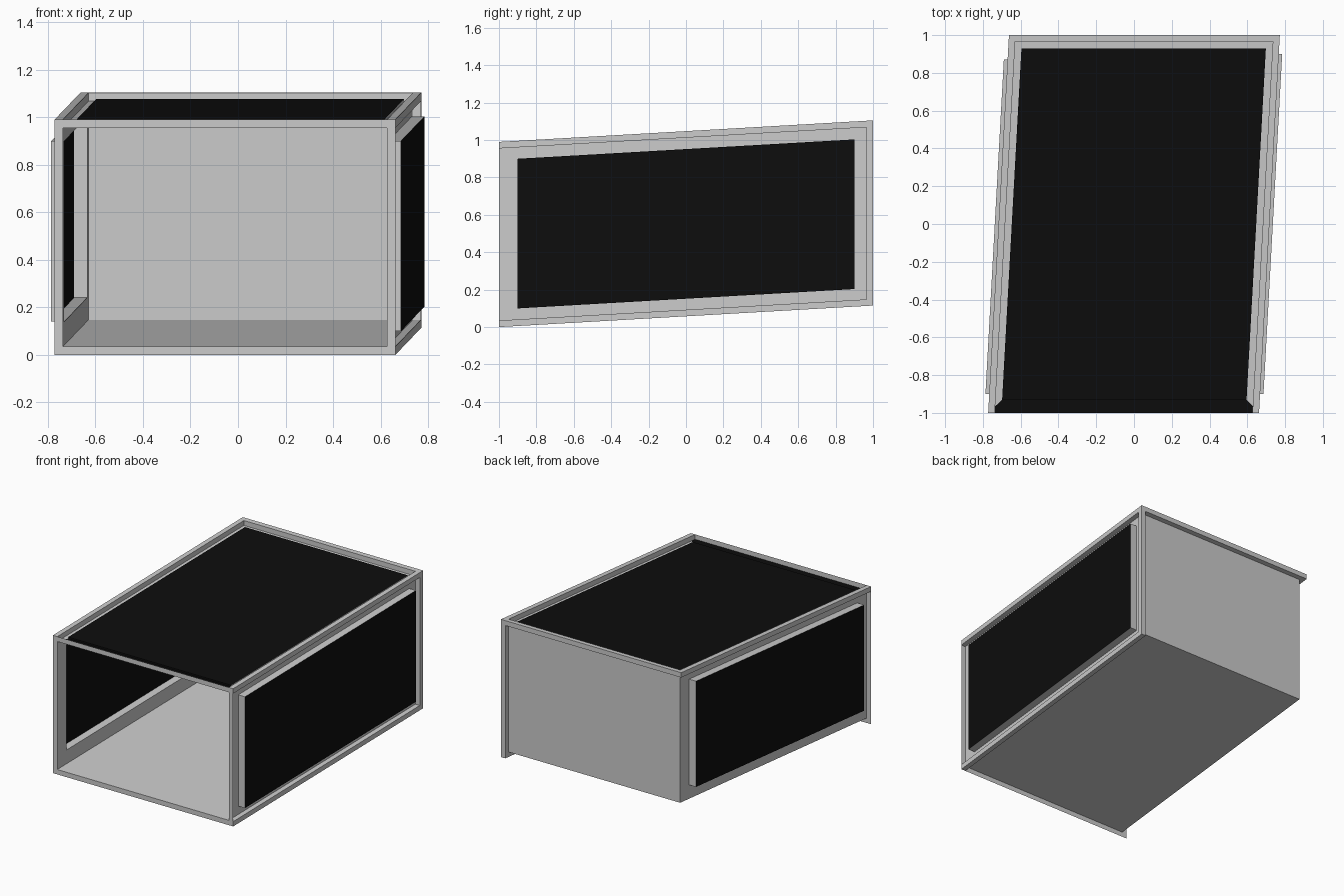
import bpy

if "Cube" in bpy.data.objects:
    bpy.data.objects.remove(bpy.data.objects["Cube"])

# slanted frame: the whole model leans sideways and upward towards the back
T = 0.035                 # edge strip width
HX, H = 0.717, 0.99       # half width and height of the outer frame
X, ZB, ZT, YB = HX - T, T, H - T, 1 - T   # inner shell limits

black = bpy.data.materials.new("black_panel")
black.diffuse_color = (0.004, 0.004, 0.004, 1)
black.use_nodes = True
black.node_tree.nodes["Principled BSDF"].inputs["Base Color"].default_value = black.diffuse_color


def slant(p):
    x, y, z = p
    return (x + 0.055 * y, y, z + 0.0575 * (y + 1))


def make(name, verts, faces, dark=()):
    me = bpy.data.meshes.new(name)
    me.from_pydata([slant(v) for v in verts], [], faces)
    ob = bpy.data.objects.new(name, me)
    bpy.context.collection.objects.link(ob)
    if dark:
        me.materials.append(None)
        me.materials.append(black)
        for i in dark:
            me.polygons[i].material_index = 1
    return ob


def box(name, x0, x1, y0, y1, z0, z1):
    v = [(x, y, z) for x in (x0, x1) for y in (y0, y1) for z in (z0, z1)]
    f = [(0, 1, 3, 2), (4, 6, 7, 5), (0, 4, 5, 1), (2, 3, 7, 6), (0, 2, 6, 4), (1, 5, 7, 3)]
    make(name, v, f)


def bulged_wall(name, outer, hole, place, base, cap, dark=(), flip=False):
    """Flat wall with a raised black panel; rectangles are (a0, a1, b0, b1)."""
    verts = []
    for (a0, a1, b0, b1), d in ((outer, base), (hole, base), (hole, cap)):
        verts += [place(a, b, d) for a, b in ((a0, b0), (a1, b0), (a1, b1), (a0, b1))]
    faces = [(k + i, k + (i + 1) % 4, k + 4 + (i + 1) % 4, k + 4 + i)
             for k in (0, 4) for i in range(4)] + [(8, 9, 10, 11)]
    if flip:
        faces = [f[::-1] for f in faces]
    make(name, verts, faces, (8, *dark))


# side walls with raised black panels
side = lambda y, z, x: (x, y, z)
bulged_wall("right_wall", (-1, YB, ZB, ZT), (-0.9, 0.9, 0.094, 0.894), side, X, 0.735)
bulged_wall("left_wall", (-1, YB, ZB, ZT), (-0.9, 0.87, 0.134, 0.894), side, -X, -0.737, flip=True)

# top wall, its front strips are black too
top = lambda x, y, z: (x, y, z)
bulged_wall("top_wall", (-X, X, -YB, YB), (-X + T, X - T, -0.93, 0.93), top, ZT, ZT + 0.012, dark=(0, 4))
make("top_front_strip", [(-X, -1, ZT), (X, -1, ZT), (X, -YB, ZT), (-X, -YB, ZT)], [(0, 1, 2, 3)], (0,))

# plain floor and back
make("floor", [(-X, -1, ZB), (X, -1, ZB), (X, YB, ZB), (-X, YB, ZB)], [(3, 2, 1, 0)])
make("back_wall", [(-X, YB, ZB), (X, YB, ZB), (X, YB, ZT), (-X, YB, ZT)], [(3, 2, 1, 0)])

# thin flange around the front opening
ring = [(-HX, -1, 0), (HX, -1, 0), (HX, -1, H), (-HX, -1, H),
        (-X, -1, ZB), (X, -1, ZB), (X, -1, ZT), (-X, -1, ZT)]
make("front_flange", ring, [(i, (i + 1) % 4, (i + 1) % 4 + 4, i + 4) for i in range(4)])

# square edge strips around the top and the right side
box("top_left_strip", -HX, -X, -1, YB, ZT, H)
box("top_right_strip", X, HX, -1, YB, ZT, H)
box("top_back_strip", -HX, HX, YB, 1, ZT, H)
box("right_bottom_strip", X, HX, -1, YB, 0, ZB)
box("right_back_strip", X, HX, YB, 1, 0, ZT)
